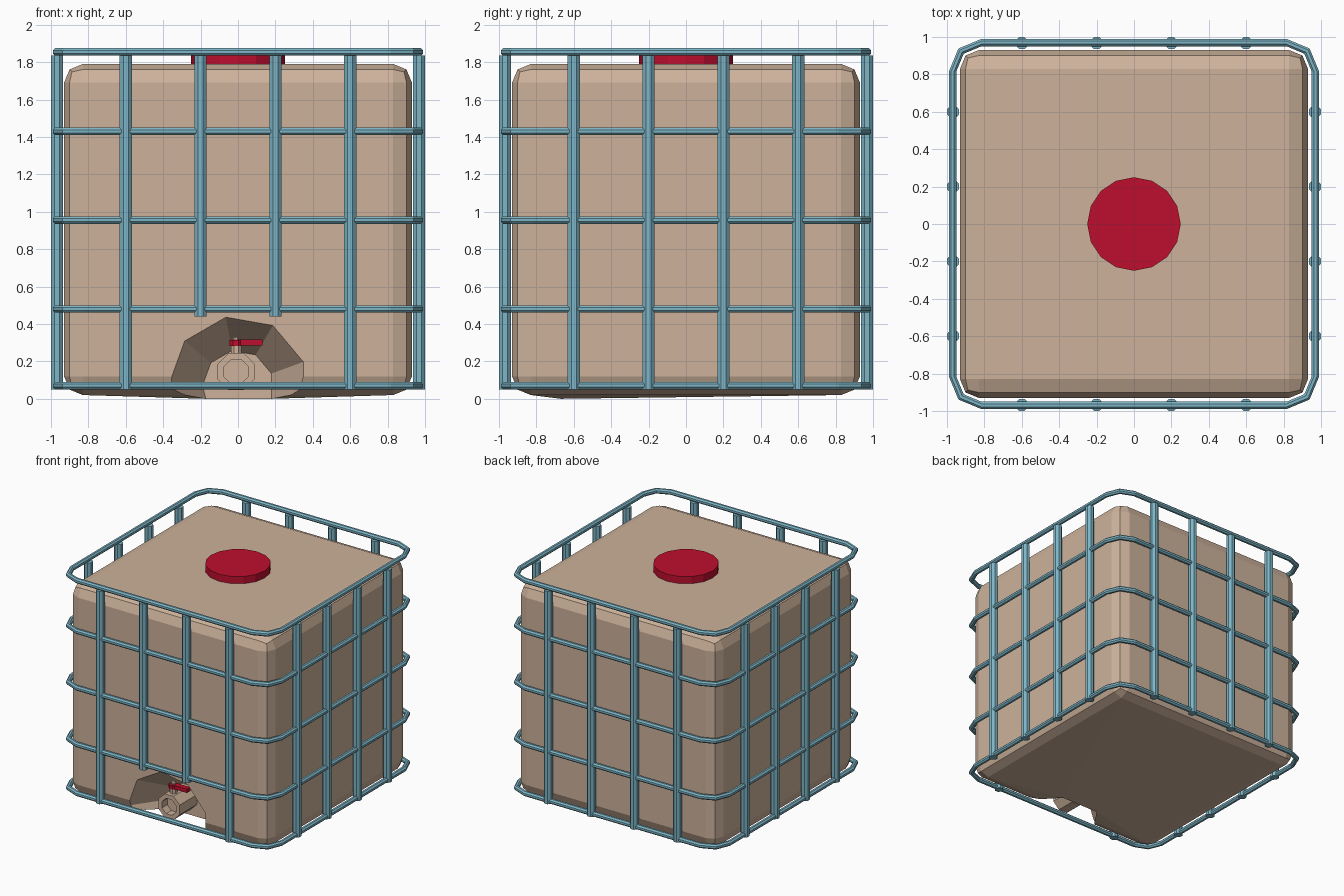
import bpy, bmesh, math
from mathutils import Matrix, Vector

if "Cube" in bpy.data.objects:
    bpy.data.objects.remove(bpy.data.objects["Cube"])


def material(name, rgb):
    m = bpy.data.materials.new(name)
    m.diffuse_color = (*rgb, 1)
    m.use_nodes = True
    m.node_tree.nodes["Principled BSDF"].inputs["Base Color"].default_value = m.diffuse_color
    return m


TAN = material("tan_plastic", (0.61, 0.445, 0.328))
TEAL = material("teal_steel", (0.209, 0.468, 0.571))
RED = material("red_plastic", (0.515, 0.0045, 0.027))


def make(name, bm, mat):
    bmesh.ops.recalc_face_normals(bm, faces=bm.faces)
    me = bpy.data.meshes.new(name)
    bm.to_mesh(me)
    bm.free()
    me.materials.append(mat)
    ob = bpy.data.objects.new(name, me)
    bpy.context.collection.objects.link(ob)
    return ob


def loft(bm, rings, closed=False):
    """Skin equal-length point rings; cap the ends unless closed."""
    vs = [[bm.verts.new(p) for p in r] for r in rings]
    n = len(vs[0])
    for i in range(len(vs) if closed else len(vs) - 1):
        a, b = vs[i], vs[(i + 1) % len(vs)]
        for j in range(n):
            bm.faces.new((a[j], a[(j + 1) % n], b[(j + 1) % n], b[j]))
    if not closed:
        bm.faces.new(vs[0])
        bm.faces.new(vs[-1])


def circle(n, r, start=0.0):
    return [(r * math.cos(start + 2 * math.pi * k / n),
             r * math.sin(start + 2 * math.pi * k / n)) for k in range(n)]


def upright(name, x, y, z0, z1, r, n, mat, start=0.0):
    bm = bmesh.new()
    loft(bm, [[(x + a, y + b, z) for a, b in circle(n, r, start)] for z in (z0, z1)])
    return make(name, bm, mat)


# Tank: bevelled box with a tapered nine-sided recess at the front
bm = bmesh.new()
bmesh.ops.create_cube(bm, size=1, matrix=Matrix.Translation((0, 0, 0.905))
                      @ Matrix.Diagonal((1.86, 1.86, 1.77, 1)))
bmesh.ops.bevel(bm, geom=bm.edges[:], offset=0.1, segments=2, profile=0.5,
                affect='EDGES')
tank = make("tank", bm, TAN)

bm = bmesh.new()
loft(bm, [[(a, y, 0.07 + b) for a, b in circle(9, r, math.radians(20))]
          for y, r in ((-0.67, 0.19), (-1.03, 0.442))])
cutter = make("recess_cutter", bm, TAN)
cutter.hide_render = True
mod = tank.modifiers.new("recess", 'BOOLEAN')
mod.operation = 'DIFFERENCE'
mod.solver = 'EXACT'
mod.object = cutter
bpy.context.view_layer.update()
cut = bpy.data.meshes.new_from_object(
    tank.evaluated_get(bpy.context.evaluated_depsgraph_get()))
tank.modifiers.clear()
tank.data = cut
bpy.data.objects.remove(cutter)

# Tank floor drains gently to the recess
bm = bmesh.new()
bm.from_mesh(cut)
for v in bm.verts:
    if v.co.z < 0.03 and abs(v.co.x) < 0.25 and v.co.y > -0.72:
        v.co.z = 0
bmesh.ops.triangulate(bm, faces=[f for f in bm.faces if f.normal.z < -0.95])
bm.to_mesh(cut)
bm.free()

# Lid
upright("lid", 0, 0, 1.785, 1.85, 0.25, 16, RED)

# Cage rails: octagonal tube swept round a rounded square
OCT = math.pi / 8
for i, z in enumerate((0.07, 0.48, 0.955, 1.43, 1.855)):
    bm = bmesh.new()
    rings = []
    for q in range(4):
        cx = 0.815 * (1 if q in (0, 3) else -1)
        cy = 0.815 * (1 if q in (0, 1) else -1)
        for s in range(3):
            t = math.pi / 2 * q + math.pi / 4 * s
            rings.append([(cx + (0.155 + a) * math.cos(t),
                           cy + (0.155 + a) * math.sin(t), z + b)
                          for a, b in circle(8, 0.0215, OCT)])
    loft(bm, rings, closed=True)
    make(f"cage_rail_{i + 1}", bm, TEAL)

# Cage bars: four per side, the middle front pair stops above the valve
C = 0.967
for p in (-0.6, -0.2, 0.2, 0.6):
    low = 0.44 if abs(p) < 0.3 else 0.05
    for side, x, y, z0 in (("front", p, -C, low), ("back", p, C, 0.05),
                           ("left", -C, p, 0.05), ("right", C, p, 0.05)):
        upright(f"cage_bar_{side}", x, y, z0, 1.835, 0.0352, 8, TEAL, OCT)

# Valve: octagonal spout with a recessed mouth
bm = bmesh.new()
loft(bm, [[(-0.01 + a, y, 0.145 + b) for a, b in circle(8, r, OCT)]
          for y, r in ((-0.66, 0.107), (-0.9, 0.107), (-0.9, 0.07), (-0.83, 0.07))])
make("valve_spout", bm, TAN)

# Valve stem and lever handle
upright("valve_stem_base", -0.01, -0.84, 0.22, 0.285, 0.03, 8, TAN, OCT)
upright("valve_stem_top", -0.01, -0.84, 0.28, 0.33, 0.018, 8, TAN, OCT)
upright("valve_handle_hub", -0.012, -0.84, 0.283, 0.313, 0.036, 8, RED, OCT)
bm = bmesh.new()
bmesh.ops.create_cube(bm, size=1, matrix=Matrix.Translation((0.06, -0.84, 0.3))
                      @ Matrix.Diagonal((0.14, 0.045, 0.032, 1)))
make("valve_handle", bm, RED)
